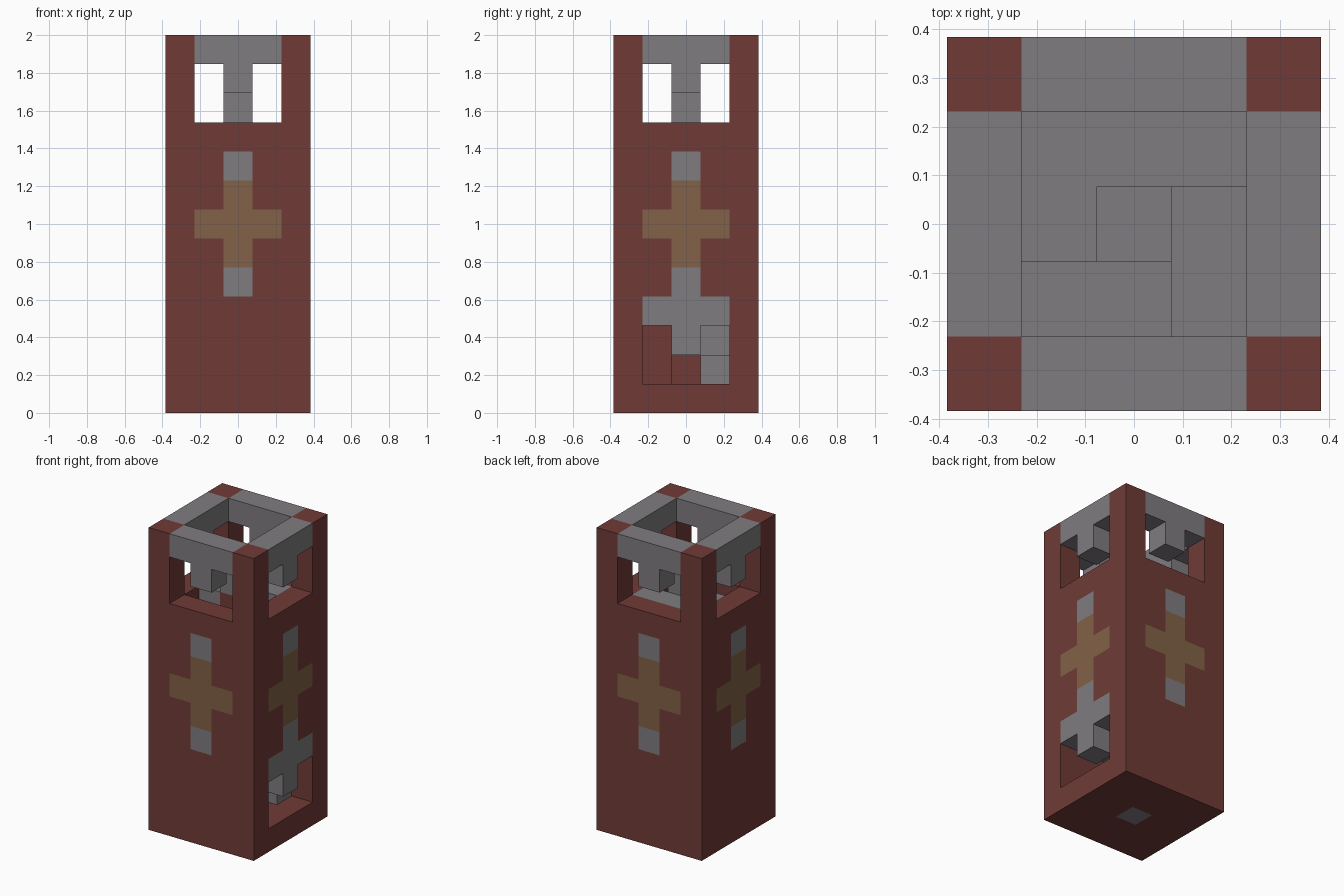
import bpy, bmesh
from mathutils import Vector

cube = bpy.data.objects.get("Cube")
if cube:
    bpy.data.objects.remove(cube, do_unlink=True)

U = 2 / 13  # edge of one building block


def material(name, rgb):
    m = bpy.data.materials.new(name)
    m.use_nodes = True
    m.diffuse_color = (*rgb, 1)
    m.node_tree.nodes["Principled BSDF"].inputs["Base Color"].default_value = (*rgb, 1)
    return m


BRICK = material("brick red", (0.162, 0.044, 0.037))
STONE = material("stone grey", (0.212, 0.202, 0.212))
WOOD = material("wood brown", (0.223, 0.122, 0.065))

blocks = {}  # (x, y, level) -> part name
parts = {}   # part name -> material


def fill(part, mat, xs, ys, zs):
    """Fill an inclusive range of blocks, replacing what was there."""
    parts[part] = mat
    for x in range(xs[0], xs[1] + 1):
        for y in range(ys[0], ys[1] + 1):
            for z in range(zs[0], zs[1] + 1):
                blocks[x, y, z] = part


def carve(xs, ys, zs):
    for x in range(xs[0], xs[1] + 1):
        for y in range(ys[0], ys[1] + 1):
            for z in range(zs[0], zs[1] + 1):
                blocks.pop((x, y, z), None)


def on_wall(direction, part, mat, side, zs):
    """Fill blocks of one outer wall, between -side and side across it."""
    dx, dy = direction
    xs = (2 * dx, 2 * dx) if dx else (-side, side)
    ys = (2 * dy, 2 * dy) if dy else (-side, side)
    if mat:
        fill(part, mat, xs, ys, zs)
    else:
        carve(xs, ys, zs)


# Hollow tower shaft with a floor
fill("tower_walls", BRICK, (-2, 2), (-2, 2), (0, 12))
carve((-1, 1), (-1, 1), (1, 12))

# Windows, parapet and cross ornaments on every side
for name, d in {"front": (0, -1), "back": (0, 1), "left": (1, 0), "right": (-1, 0)}.items():
    on_wall(d, "", None, 1, (10, 11))
    on_wall(d, name + "_parapet", STONE, 1, (12, 12))
    on_wall(d, name + "_parapet", STONE, 0, (11, 11))
    on_wall(d, name + "_cross_tips", STONE, 0, (4, 4))
    on_wall(d, name + "_cross_tips", STONE, 0, (8, 8))
    on_wall(d, name + "_cross", WOOD, 0, (5, 7))
    on_wall(d, name + "_cross", WOOD, 1, (6, 6))

# Doorway with a stone lintel
on_wall((1, 0), "", None, 1, (1, 2))
on_wall((1, 0), "door_lintel", STONE, 1, (3, 3))
on_wall((1, 0), "door_lintel", STONE, 0, (2, 2))

# Central pillar with stone foot and cap
fill("pillar", BRICK, (0, 0), (0, 0), (1, 9))
fill("pillar_foot", STONE, (0, 0), (0, 0), (0, 0))
fill("pillar_cap", STONE, (0, 0), (0, 0), (10, 10))

# Spiral stair of two-block steps, ending in a landing
steps = [((0, 1), (1, 1)), ((-1, -1), (0, 1)), ((-1, 0), (-1, -1)), ((1, 1), (-1, 0))]
for level in range(1, 10):
    xs, ys = steps[(level - 1) % 4]
    fill("stairs", STONE, xs, ys, (level, level))
fill("landing", STONE, *steps[1], (9, 9))

# Turn each part into a mesh made of its exposed block faces
AXES = [Vector(a) for a in ((1, 0, 0), (0, 1, 0), (0, 0, 1))]
for part, mat in parts.items():
    bm = bmesh.new()
    for (x, y, z), owner in blocks.items():
        if owner != part:
            continue
        centre = Vector((x, y, z + 0.5))
        for i in range(3):
            a, b = AXES[(i + 1) % 3] / 2, AXES[(i + 2) % 3] / 2
            for s in (1, -1):
                n = AXES[i] * s
                if (x + int(n.x), y + int(n.y), z + int(n.z)) in blocks:
                    continue
                c = centre + n / 2
                corners = [c - a - b, c + a - b, c + a + b, c - a + b][::s]
                bm.faces.new([bm.verts.new(p * U) for p in corners])
    bmesh.ops.remove_doubles(bm, verts=bm.verts, dist=U / 100)
    bmesh.ops.dissolve_limit(bm, angle_limit=0.01, verts=bm.verts, edges=bm.edges)
    mesh = bpy.data.meshes.new(part)
    bm.to_mesh(mesh)
    bm.free()
    mesh.materials.append(mat)
    bpy.context.collection.objects.link(bpy.data.objects.new(part, mesh))
